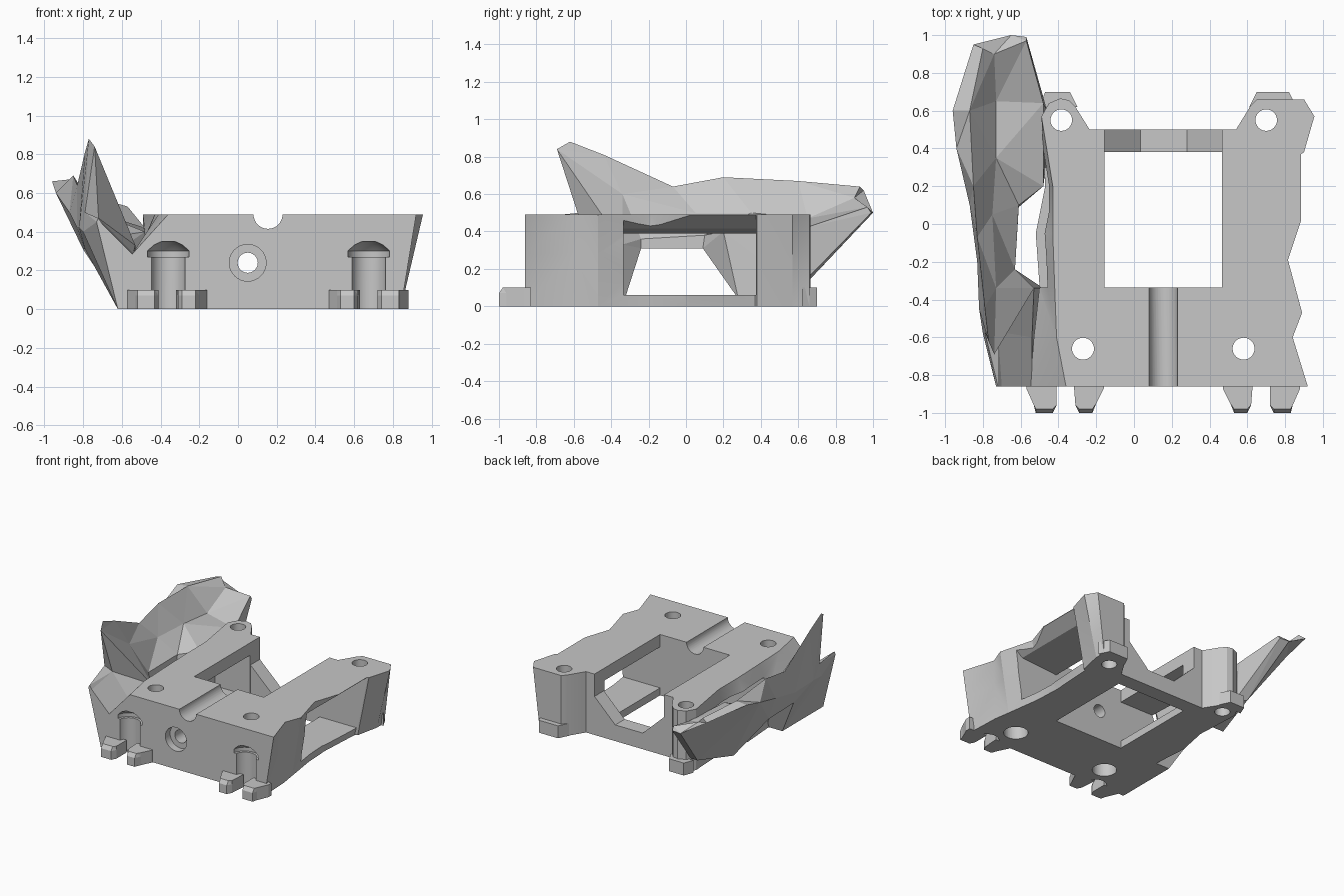
import bpy, bmesh, math

default_cube = bpy.data.objects.get("Cube")
if default_cube:
    bpy.data.objects.remove(default_cube, do_unlink=True)

grey = bpy.data.materials.new("plain grey")
grey.use_nodes = True
grey.diffuse_color = (0.57, 0.57, 0.57, 1)
grey.node_tree.nodes["Principled BSDF"].inputs["Base Color"].default_value = grey.diffuse_color


def loft(name, rings):
    """Skin a series of closed rings and cap both ends."""
    bm = bmesh.new()
    loops = [[bm.verts.new(point) for point in ring] for ring in rings]
    count = len(loops[0])
    for first, second in zip(loops, loops[1:]):
        for i in range(count):
            j = (i + 1) % count
            bm.faces.new((first[i], first[j], second[j], second[i]))
    bm.faces.new(loops[0][::-1])
    bm.faces.new(loops[-1])
    bm.normal_update()
    bmesh.ops.triangulate(bm, faces=bm.faces[:])
    bmesh.ops.recalc_face_normals(bm, faces=bm.faces[:])
    mesh = bpy.data.meshes.new(name)
    bm.to_mesh(mesh)
    bm.free()
    mesh.materials.append(grey)
    obj = bpy.data.objects.new(name, mesh)
    bpy.context.collection.objects.link(obj)
    return obj


def prism(name, outline, low, high, axis="z"):
    """Extrude a flat outline along z, or along y when it lies in x and z."""
    if axis == "z":
        rings = [[(x, y, h) for x, y in outline] for h in (low, high)]
    else:
        rings = [[(x, h, z) for x, z in outline] for h in (low, high)]
    return loft(name, rings)


def box_outline(left, right, low, high):
    return [(left, low), (right, low), (right, high), (left, high)]


def circle(centre, radius, sides=32):
    steps = [math.tau * i / sides for i in range(sides)]
    return [(centre[0] + radius * math.cos(a), centre[1] + radius * math.sin(a)) for a in steps]


def select_only(obj):
    bpy.ops.object.select_all(action="DESELECT")
    obj.select_set(True)
    bpy.context.view_layer.objects.active = obj


def cut(target, cutter):
    """Subtract the cutter and throw it away."""
    modifier = target.modifiers.new("cut", "BOOLEAN")
    modifier.operation = "DIFFERENCE"
    modifier.solver = "EXACT"
    modifier.object = cutter
    select_only(target)
    bpy.ops.object.modifier_apply(modifier=modifier.name)
    bpy.data.objects.remove(cutter, do_unlink=True)


TOP = 0.49
VALLEY = 0.28
MIDDLE = 0.155
INNER_LEFT, INNER_RIGHT = -0.155, 0.465
WINDOW_FRONT, WINDOW_BACK = -0.335, 0.38

# Main block outline as (deck x, floor x, y): jagged sides taper down to the floor
right_edge = [(.92, .84, -.86), (.84, .83, -.6), (.89, .81, -.47), (.815, .77, -.19), (.885, .76, .02),
              (.885, .78, .37), (.9, .8, .38), (.955, .84, .57), (.9, .84, .66)]
rear_edge = [(x, x, y) for x, y in [(.65, .66), (.62, .63), (.54, .5), (-.235, .5), (-.31, .62),
                                    (-.345, .655), (-.39, .665), (-.45, .64), (-.49, .57)]]
left_edge = [(-.43, -.47, .2), (-.43, -.52, -.05), (-.42, -.5, -.33), (-.41, -.53, -.6), (-.36, -.55, -.86)]


def block_ring(z):
    """The right side slopes evenly, the left side only above the valley."""
    even = z / TOP
    late = max(0, (z - VALLEY) / (TOP - VALLEY))
    ring = [(low + (high - low) * even, y, z) for high, low, y in right_edge + rear_edge]
    return ring + [(low + (high - low) * late, y, z) for high, low, y in left_edge]


block = loft("main_block", [block_ring(0), block_ring(VALLEY), block_ring(TOP)])

# Central well, side windows and the notch in the rear wall
cut(block, prism("well_cutter", box_outline(INNER_LEFT, INNER_RIGHT, WINDOW_FRONT, WINDOW_BACK), -1, 1))
window = [(-1, .06), (1.1, .06), (1.1, .51), (.885, .487), (.79, .415), (INNER_RIGHT, .39), (-1, .39)]
cut(block, prism("window_cutter", window, WINDOW_FRONT, WINDOW_BACK - .005, "y"))
notch = [(INNER_LEFT, 1), (INNER_LEFT, .31), (.035, .13), (.28, .13), (INNER_RIGHT, .31), (INNER_RIGHT, 1)]
cut(block, prism("notch_cutter", notch, .3, .6, "y"))

# Half-round channel and the stepped bore through the front wall
cut(block, prism("channel_cutter", circle((MIDDLE, TOP), .075), -1, -.3, "y"))
cut(block, prism("bore_cutter", circle((.05, .24), .052), -1, -.3, "y"))
cut(block, prism("bore_step_cutter", circle((.05, .24), .095), -1, -.8, "y"))

# Screw holes, with wider seats under the front pair
for place in [(-.27, -.66), (.58, -.66)]:
    cut(block, prism("screw_cutter", circle(place, .058), -1, 1))
    cut(block, prism("seat_cutter", circle(place, .09), -1, .15))
for place in [(-.385, .55), (.7, .55)]:
    cut(block, prism("screw_cutter", circle(place, .057), -1, 1))

# Domed niches in the front wall
for x in (-.36, .675):
    place = (x, -.88)
    levels = [(.09, -.1), (.09, .27), (.11, .27), (.11, .3), (.08, .33), (.04, .35)]
    cut(block, loft("niche_cutter", [[(px, py, z) for px, py in circle(place, r)] for r, z in levels]))

# Clip prongs, mirrored about the middle of the block
outer_prong = [(-.57, -.83), (-.57, -.87), (-.53, -.96), (-.52, -1), (-.43, -1), (-.41, -.96), (-.41, -.83)]
inner_prong = [(-.32, -.83), (-.31, -.96), (-.29, -1), (-.22, -1), (-.2, -.95), (-.16, -.87), (-.16, -.83)]
for side in ("left", "right"):
    for label, outline in (("outer", outer_prong), ("inner", inner_prong)):
        if side == "right":
            outline = [(2 * MIDDLE - x, y) for x, y in outline]
        loft(f"{side}_{label}_prong",
             [[(x, y, 0) for x, y in outline],
              [(x, y, .07) for x, y in outline],
              [(x, max(y, -.98), .1) for x, y in outline]])

# Rear feet below the screw pillars
left_foot = [(-.5, .62), (-.47, .7), (-.34, .7), (-.3, .62)]
right_foot = [(.61, .62), (.65, .7), (.82, .7), (.86, .62)]
for label, outline in (("left", left_foot), ("right", right_foot)):
    prism(label + "_rear_foot", outline, 0, .1)

# Side wing: rings of outer foot, outer edge, crest, crest foot, valley, inner foot
wing_rings = [
    [(-.62, -.86, 0), (-.73, -.86, .45), (-.72, -.86, .47), (-.7, -.86, .44), (-.54, -.86, .28), (-.5, -.86, 0)],
    [(-.62, -.6, 0), (-.8, -.58, .4), (-.79, -.57, .5), (-.72, -.57, .47), (-.54, -.6, .29), (-.5, -.6, 0)],
    [(-.62, -.34, 0), (-.82, -.45, .42), (-.77, -.62, .88), (-.74, -.69, .84), (-.53, -.34, .33), (-.48, -.34, 0)],
    [(-.79, -.24, .31), (-.83, -.2, .42), (-.79, -.44, .81), (-.73, -.34, .6), (-.63, -.24, .36), (-.63, -.24, .31)],
    [(-.8, .09, .31), (-.87, .1, .5), (-.83, -.07, .64), (-.75, .05, .5), (-.61, .1, .38), (-.61, .09, .31)],
    [(-.62, .28, .04), (-.94, .4, .6), (-.85, .2, .69), (-.73, .35, .5), (-.48, .2, .4), (-.47, .28, .04)],
    [(-.55, .64, .12), (-.96, .6, .66), (-.87, .6, .67), (-.73, .65, .47), (-.48, .64, .42), (-.46, .6, .1)],
    [(-.65, 1, .5), (-.85, .95, .62), (-.8, .93, .64), (-.74, .9, .58), (-.57, .97, .53), (-.57, .99, .5)],
]
loft("side_wing", wing_rings)

# Crisp facets with smooth bores
select_only(block)
bpy.ops.object.shade_smooth_by_angle(angle=math.radians(20))
